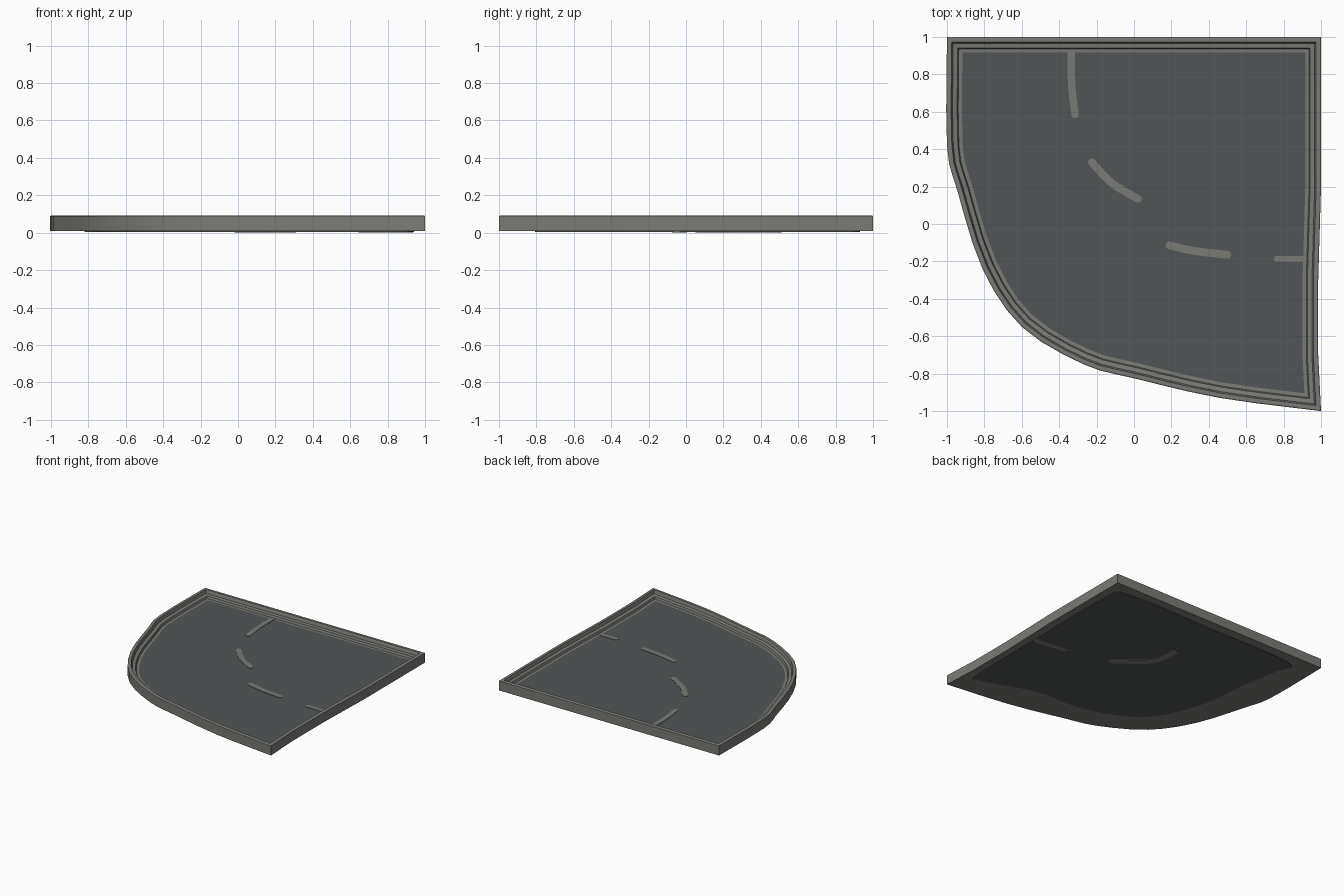
import bpy, bmesh, math
from mathutils import Vector

old = bpy.data.objects.get("Cube")
if old:
    bpy.data.objects.remove(old, do_unlink=True)


def material(name, rgb):
    m = bpy.data.materials.new(name)
    m.use_nodes = True
    m.diffuse_color = (*rgb, 1)
    bsdf = m.node_tree.nodes["Principled BSDF"]
    bsdf.inputs["Base Color"].default_value = (*rgb, 1)
    bsdf.inputs["Roughness"].default_value = 0.9
    return m


ASPHALT = material("dark asphalt", (0.085, 0.093, 0.094))
CONCRETE = material("light concrete", (0.195, 0.195, 0.18))


def spline(pts, steps, closed=False):
    """Smooth path through 2D points."""
    p = [Vector(q) for q in pts]
    n = len(p)
    out = []
    for i in range(n if closed else n - 1):
        if closed:
            a, b, c, d = (p[(i + k) % n] for k in (-1, 0, 1, 2))
        else:
            a, b, c, d = p[max(i - 1, 0)], p[i], p[i + 1], p[min(i + 2, n - 1)]
        for s in range(steps):
            t = s / steps
            out.append(0.5 * (2 * b + (c - a) * t + (2 * a - 5 * b + 4 * c - d) * t ** 2
                              + (3 * b - a - 3 * c + d) * t ** 3))
    return out if closed else out + [p[-1]]


def inset(loop, amount):
    """Mitred inward offset of a counter-clockwise loop."""
    out = []
    for i, p in enumerate(loop):
        e1 = (p - loop[i - 1]).normalized()
        e2 = (loop[(i + 1) % len(loop)] - p).normalized()
        n1, n2 = Vector((-e1.y, e1.x)), Vector((-e2.y, e2.x))
        out.append(p + (n1 + n2) * amount / (1 + n1.dot(n2)))
    return out


def finish(bm, name, mat):
    mesh = bpy.data.meshes.new(name)
    bm.to_mesh(mesh)
    bm.free()
    mesh.materials.append(mat)
    ob = bpy.data.objects.new(name, mesh)
    bpy.context.collection.objects.link(ob)
    bpy.ops.object.select_all(action="DESELECT")
    ob.select_set(True)
    bpy.context.view_layer.objects.active = ob
    bpy.ops.object.shade_smooth_by_angle(angle=math.radians(30))
    return ob


def loft(name, rings, mat, cap_start=False, cap_end=False):
    """Skin stacked (loop, z) rings, with optional caps."""
    bm = bmesh.new()
    rows = [[bm.verts.new((p.x, p.y, z)) for p in loop] for loop, z in rings]
    for lo, hi in zip(rows, rows[1:]):
        for i in range(len(lo)):
            j = (i + 1) % len(lo)
            bm.faces.new((lo[i], lo[j], hi[j], hi[i]))
    if cap_start:
        bm.faces.new(rows[0][::-1])
    if cap_end:
        bm.faces.new(rows[-1])
    return finish(bm, name, mat)


def stripe(name, pts, half, z0, z1):
    """Thin painted line with round ends."""
    path = spline(pts, 5)
    left, right = [], []
    for i, p in enumerate(path):
        d = (path[min(i + 1, len(path) - 1)] - path[max(i - 1, 0)]).normalized()
        n = Vector((-d.y, d.x)) * half
        left.append(p + n)
        right.append(p - n)

    def cap(centre, start):
        r = start - centre
        return [centre + Vector((r.x * math.cos(a) - r.y * math.sin(a),
                                 r.x * math.sin(a) + r.y * math.cos(a)))
                for a in (math.pi * k / 6 for k in range(1, 6))]

    loop = right + cap(path[-1], right[-1]) + left[::-1] + cap(path[0], left[0])
    loft(name, [(loop, z0), (loop, z1)], CONCRETE, True, True)


# Tile outline: swept outer curve, then two straight sides
curve = spline([(-1, 1), (-1, 0.42), (-0.945, 0.18), (-0.81, -0.24), (-0.6, -0.55),
                (-0.27, -0.75), (0, -0.825), (0.46, -0.93), (1, -1)], 3)
outline = curve + [Vector(p) for p in ((0.985, -0.7), (0.985, -0.3), (1, 0.2), (1, 1))]

# Kerb: stepped section as (inset, height)
section = [(0, 0.01), (0, 0.088), (0.006, 0.092), (0.026, 0.092), (0.034, 0.065),
           (0.058, 0.06), (0.064, 0.042), (0.084, 0.041)]
loft("kerb", [(inset(outline, d), z) for d, z in section], CONCRETE, cap_start=True)

# Road surface
deck = inset(outline, 0.08)
loft("road_surface", [(deck, 0.03), (deck, 0.04)], ASPHALT, True, True)

# Underside panel
under = spline([(0.93, 0.78), (0.8, 0.92), (0, 0.92), (-0.76, 0.91), (-0.77, 0.75),
                (-0.71, 0.4), (-0.66, 0), (-0.45, -0.42), (0, -0.62), (0.4, -0.64),
                (0.85, -0.79), (0.92, -0.72), (0.93, 0)][::-1], 3, closed=True)
loft("underside_panel", [(under, 0.005), (under, 0.01)], ASPHALT, True)

# Lane dashes on top
dashes = [
    ([(-0.335, 0.93), (-0.333, 0.74), (-0.315, 0.585)], 0.02),
    ([(-0.225, 0.33), (-0.12, 0.22), (0.02, 0.135)], 0.021),
    ([(0.19, -0.115), (0.33, -0.145), (0.5, -0.165)], 0.021),
    ([(0.765, -0.187), (0.85, -0.187), (0.93, -0.187)], 0.017),
]
for i, (pts, half) in enumerate(dashes):
    stripe(f"lane_dash_{i + 1}", pts, half, 0.038, 0.043)

# Dashes on the underside
stripe("underside_dash_1", [(0.01, 0.48), (0.05, 0.27), (0.28, 0.08)], 0.03, 0.001, 0.006)
stripe("underside_dash_2", [(0.91, -0.05), (0.78, -0.035), (0.67, -0.02)], 0.025, 0.001, 0.006)
